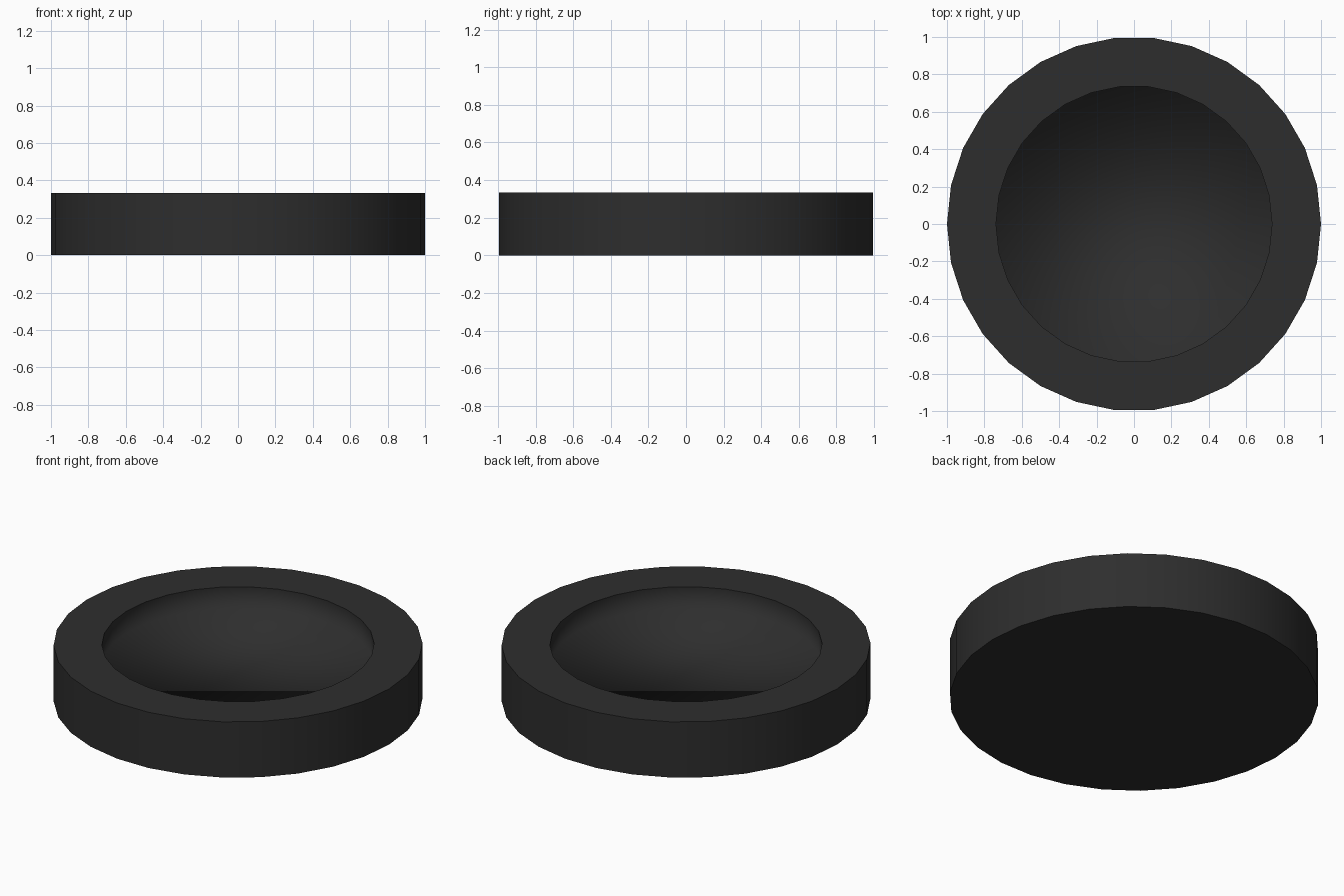
import bpy, bmesh
from mathutils import Matrix

if "Cube" in bpy.data.objects:
    bpy.data.objects.remove(bpy.data.objects["Cube"])

SIDES, RADIUS, HEIGHT = 30, 1.0, 0.333
RECESS_RADIUS, RECESS_DEPTH = 0.738, 0.13

bm = bmesh.new()


def ring(radius, z):
    """Circle of vertices with its first corner on the x axis."""
    verts = bmesh.ops.create_circle(bm, segments=SIDES, radius=radius,
                                    matrix=Matrix.Rotation(1.5707963, 4, 'Z'))["verts"]
    bmesh.ops.translate(bm, verts=verts, vec=(0, 0, z))
    return verts


def bridge(a, b):
    for i in range(SIDES):
        j = (i + 1) % SIDES
        bm.faces.new((a[i], a[j], b[j], b[i]))


# Puck: base, outer wall, flat rim, recess wall, recess floor
base = ring(RADIUS, 0)
top = ring(RADIUS, HEIGHT)
lip = ring(RECESS_RADIUS, HEIGHT)
floor = ring(RECESS_RADIUS, HEIGHT - RECESS_DEPTH)
bm.faces.new(base)
for a, b in ((base, top), (top, lip), (lip, floor)):
    bridge(a, b)
bm.faces.new(floor)
bmesh.ops.recalc_face_normals(bm, faces=bm.faces)

# Smooth walls with crisp rims; the recess floor blends into its wall
for f in bm.faces:
    f.smooth = True
for loop in (base, top, lip):
    members = set(loop)
    for e in bm.edges:
        if e.verts[0] in members and e.verts[1] in members:
            e.smooth = False

mesh = bpy.data.meshes.new("recessed_disc")
bm.to_mesh(mesh)
bm.free()
disc = bpy.data.objects.new("recessed_disc", mesh)
bpy.context.collection.objects.link(disc)

# Dark rubber-like colour
dark = bpy.data.materials.new("dark")
dark.diffuse_color = (0.027, 0.027, 0.027, 1)
dark.use_nodes = True
dark.node_tree.nodes["Principled BSDF"].inputs["Base Color"].default_value = dark.diffuse_color
mesh.materials.append(dark)

# Put a corner of the polygon exactly on the x axis
first = max(mesh.vertices, key=lambda v: v.co.x)
if abs(first.co.y) > 0.01:
    mesh.transform(Matrix.Rotation(1.5707963, 4, 'Z'))
